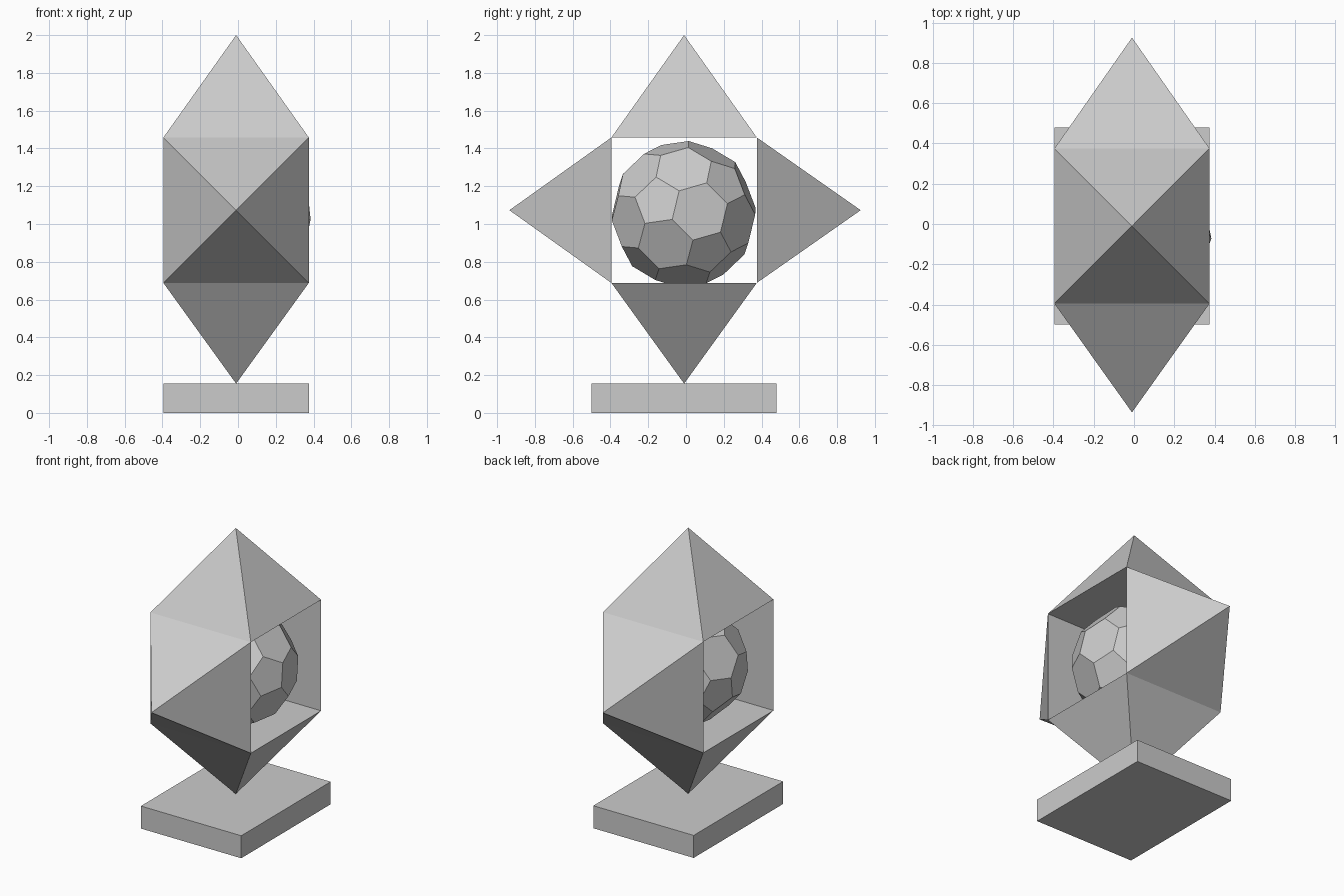
import bpy, bmesh, math
from mathutils import Matrix, Vector

if "Cube" in bpy.data.objects:
    bpy.data.objects.remove(bpy.data.objects["Cube"])

HALF = 0.385                       # half side of the square window
CENTRE = Vector((-0.01, -0.01, 1.073))


def add_object(name, bm):
    bmesh.ops.recalc_face_normals(bm, faces=bm.faces[:])
    mesh = bpy.data.meshes.new(name)
    bm.to_mesh(mesh)
    bm.free()
    obj = bpy.data.objects.new(name, mesh)
    bpy.context.collection.objects.link(obj)
    return obj


def pyramid(name, angle, height):
    """Square pyramid pointing outward, turned about x around the window."""
    bm = bmesh.new()
    place = (Matrix.Translation(CENTRE) @ Matrix.Rotation(angle, 4, 'X')
             @ Matrix.Translation((0, 0, HALF + height / 2))
             @ Matrix.Rotation(math.pi / 4, 4, 'Z'))
    bmesh.ops.create_cone(bm, cap_ends=True, segments=4,
                          radius1=HALF * math.sqrt(2), radius2=0,
                          depth=height, matrix=place)
    return add_object(name, bm)


def frame(n, u):
    """Orthonormal frame with n as first axis and u leaning on the second."""
    n = n.normalized()
    u = (u - n * u.dot(n)).normalized()
    return Matrix((n, u, n.cross(u))).transposed()


# Four pyramids around the open square
pyramid("top_pyramid", 0, 0.542)
pyramid("front_pyramid", math.pi / 2, 0.54)
pyramid("bottom_pyramid", math.pi, 0.533)
pyramid("back_pyramid", -math.pi / 2, 0.55)

# Base slab
bm = bmesh.new()
bmesh.ops.create_cube(bm, size=1, matrix=Matrix.Translation((-0.01, -0.01, 0.078))
                      @ Matrix.Diagonal((0.77, 0.98, 0.156, 1)))
add_object("base_slab", bm)

# Faceted ball: icosahedron with its corners cut off at a third of each edge
ico = bmesh.new()
bmesh.ops.create_icosphere(ico, subdivisions=1, radius=1)
ico.faces.ensure_lookup_table()
face = ico.faces[0]
mid = face.calc_center_median()
turn = (frame(Vector((0.97, 0.24, 0.04)), Vector((0, 1, 1)))
        @ frame(mid, face.verts[0].co - mid).transposed())
points = [e.verts[i].co.lerp(e.verts[1 - i].co, 1 / 3) for e in ico.edges for i in (0, 1)]
ico.free()
bm = bmesh.new()
for p in points:
    bm.verts.new(turn @ p.normalized() * 0.388 + Vector((0.002, -0.012, 1.052)))
bmesh.ops.convex_hull(bm, input=bm.verts[:])
bmesh.ops.dissolve_limit(bm, angle_limit=math.radians(5), verts=bm.verts[:], edges=bm.edges[:])
add_object("faceted_ball", bm)
